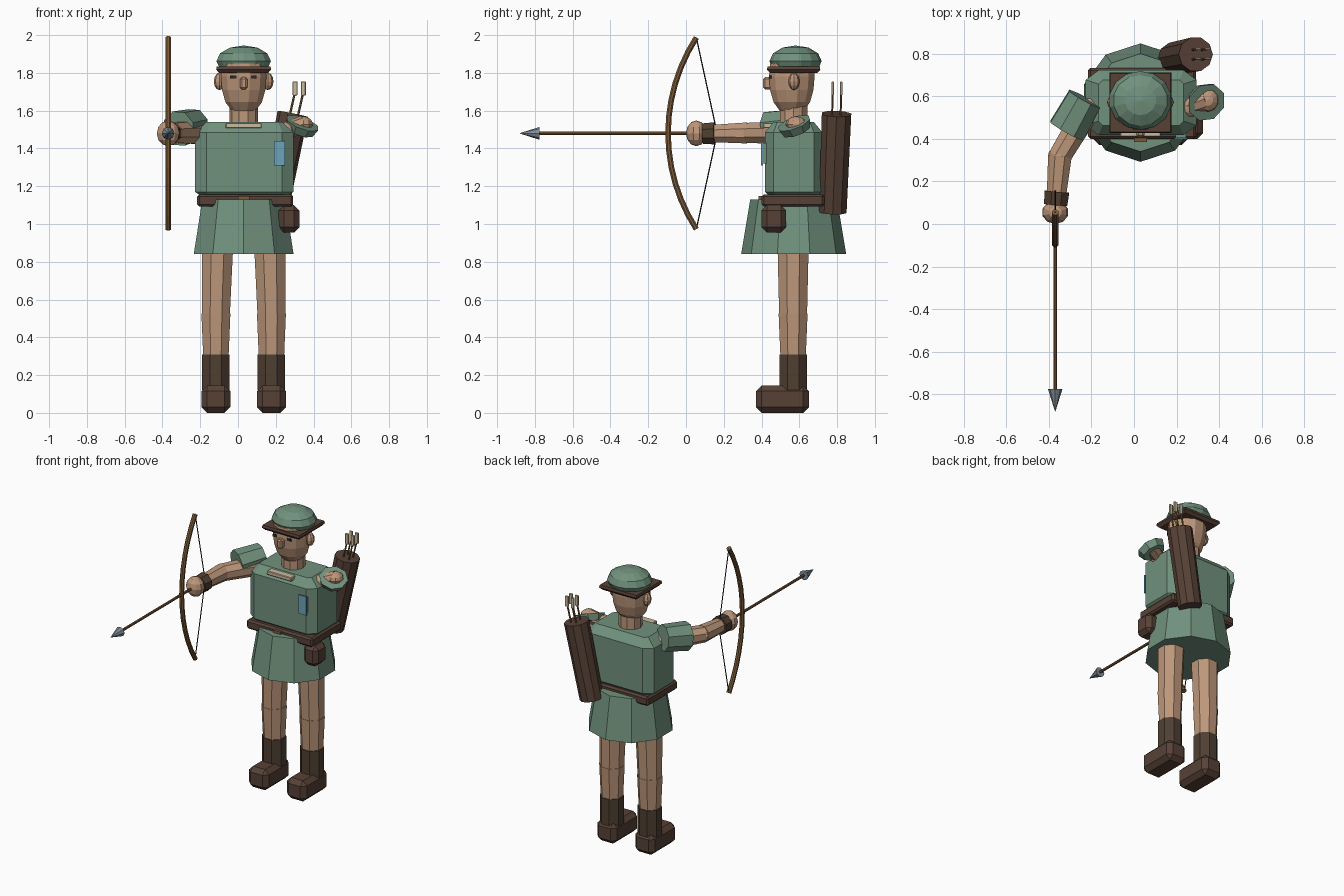
import bpy, bmesh, math
from mathutils import Vector

if "Cube" in bpy.data.objects:
    bpy.data.objects.remove(bpy.data.objects["Cube"])

CX, CY = 0.03, 0.57  # body axis


def mat(name, r, g, b):
    m = bpy.data.materials.new(name)
    m.diffuse_color = (r, g, b, 1)
    m.use_nodes = True
    m.node_tree.nodes["Principled BSDF"].inputs["Base Color"].default_value = m.diffuse_color
    return m


GREEN = mat("green cloth", 0.165, 0.285, 0.205)
SKIN = mat("skin", 0.51, 0.31, 0.195)
LEATHER = mat("brown leather", 0.095, 0.053, 0.037)
DARK = mat("dark leather", 0.078, 0.05, 0.032)
WOOD = mat("wood", 0.2, 0.105, 0.042)
CREAM = mat("cream", 0.6, 0.5, 0.34)
STEEL = mat("steel", 0.22, 0.27, 0.32)
BLUE = mat("blue badge", 0.15, 0.37, 0.5)
BLACK = mat("near black", 0.025, 0.02, 0.018)


def finish(name, bm, m):
    bmesh.ops.recalc_face_normals(bm, faces=bm.faces)
    me = bpy.data.meshes.new(name)
    bm.to_mesh(me)
    bm.free()
    me.materials.append(m)
    ob = bpy.data.objects.new(name, me)
    bpy.context.collection.objects.link(ob)
    return ob


def box(name, x, y, z, m, bevel=0.0):
    """Box from (min, max) ranges, with optional chamfer."""
    bm = bmesh.new()
    bmesh.ops.create_cube(bm, size=1)
    for v in bm.verts:
        v.co = Vector([(a + b) / 2 + c * (b - a) for (a, b), c in zip((x, y, z), v.co)])
    if bevel:
        bmesh.ops.bevel(bm, geom=bm.edges[:], offset=bevel, segments=1, affect='EDGES')
    return finish(name, bm, m)


def loft(name, rings, m):
    """Skin a list of equal-length point rings and cap the ends."""
    bm = bmesh.new()
    vs = [[bm.verts.new(p) for p in r] for r in rings]
    n = len(vs[0])
    for a, b in zip(vs, vs[1:]):
        for i in range(n):
            bm.faces.new((a[i], a[(i + 1) % n], b[(i + 1) % n], b[i]))
    bm.faces.new(vs[0])
    bm.faces.new(vs[-1])
    return finish(name, bm, m)


def tube(name, path, radii, sides, m, side_dir=(1, 0, 0), turn=0.0):
    """Round section swept along a path of points."""
    pts = [Vector(p) for p in path]
    rings = []
    for i, p in enumerate(pts):
        t = (pts[min(i + 1, len(pts) - 1)] - pts[max(i - 1, 0)]).normalized()
        u = Vector(side_dir)
        u = (u - t * u.dot(t)).normalized()
        w = t.cross(u)
        rings.append([p + (u * math.cos(a) + w * math.sin(a)) * radii[i]
                      for a in (turn + 2 * math.pi * k / sides for k in range(sides))])
    return loft(name, rings, m)


def ball(name, c, r, m, seg=10, rings=6):
    bm = bmesh.new()
    bmesh.ops.create_uvsphere(bm, u_segments=seg, v_segments=rings, radius=1)
    for v in bm.verts:
        v.co = Vector([ci + ri * q for ci, ri, q in zip(c, r, v.co)])
    return finish(name, bm, m)


# legs and boots
for side, s in (("right", -1), ("left", 1)):
    x = CX + s * 0.147
    tube(side + "_thigh", [(x - s * 0.009, 0.567, 0.88), (x, 0.567, 0.52)],
         [0.089, 0.08], 8, SKIN, turn=math.pi / 8)
    tube(side + "_shin", [(x, 0.567, 0.525), (x, 0.567, 0.15)],
         [0.083, 0.066], 8, SKIN, turn=math.pi / 8)
    tube(side + "_boot_shaft", [(x, 0.567, 0.31), (x, 0.567, 0.12)],
         [0.079, 0.079], 8, DARK, turn=math.pi / 8)
    box(side + "_boot_foot", (x - 0.076, x + 0.076), (0.37, 0.65), (0, 0.145), LEATHER, 0.03)

# skirt
tube("skirt", [(CX, CY, 0.84), (CX, CY, 1.13)], [0.278, 0.23], 10, GREEN, side_dir=(0, 1, 0))


# torso: chamfered block
def octo(hx, hy, cx, cy, z):
    q = [(hx, hy - cy), (hx - cx, hy), (cx - hx, hy), (-hx, hy - cy),
         (-hx, cy - hy), (cx - hx, -hy), (hx - cx, -hy), (hx, cy - hy)]
    return [(CX + 0.003 + a, CY + b, z) for a, b in q]


loft("torso", [octo(0.2, 0.11, 0.02, 0.02, 1.13), octo(0.26, 0.152, 0.06, 0.045, 1.17),
               octo(0.26, 0.152, 0.06, 0.045, 1.485), octo(0.2, 0.107, 0.02, 0.02, 1.54)], GREEN)
box("collar_trim", (-0.065, 0.125), (0.41, 0.46), (1.508, 1.535), CREAM, 0.004)
box("chest_badge", (0.19, 0.25), (0.398, 0.407), (1.31, 1.44), BLUE)
box("badge_backing", (0.195, 0.245), (0.407, 0.425), (1.32, 1.43), GREEN)

# belt, buckle and pouch
box("belt", (-0.217, 0.292), (0.4, 0.732), (1.092, 1.157), LEATHER, 0.012)
box("buckle", (0.0, 0.06), (0.385, 0.405), (1.1, 1.148), WOOD)
box("belt_pouch", (0.215, 0.325), (0.4, 0.53), (0.955, 1.1), LEATHER, 0.028)

# neck and head
tube("neck", [(CX, CY, 1.52), (CX, CY, 1.66)], [0.076, 0.076], 10, SKIN)
tube("head", [(CX, 0.56, z) for z in (1.6, 1.645, 1.71, 1.78, 1.85)],
     [0.066, 0.1, 0.119, 0.125, 0.118], 12, SKIN, turn=math.pi / 12)
box("nose", (0.01, 0.05), (0.408, 0.46), (1.713, 1.777), SKIN, 0.01)
for side, s in (("right", -1), ("left", 1)):
    ball(side + "_ear", (CX + s * 0.128, 0.572, 1.755), (0.03, 0.03, 0.046), SKIN, 8, 6)
    x = CX - 0.002 + s * 0.053
    box(side + "_eye", (x - 0.017, x + 0.017), (0.443, 0.452), (1.77, 1.786), BLACK)

# cap
loft("cap_brim", [[(CX + sx * h, CY + sy * h * 0.97, z) for sx, sy in
                   ((-1, -1), (1, -1), (1, 1), (-1, 1))]
                  for h, z in ((0.13, 1.80), (0.146, 1.818), (0.142, 1.835))], LEATHER)
ball("cap_dome", (CX, 0.58, 1.862), (0.148, 0.138, 0.083), GREEN, 14, 6)

# drawing arm, reaching forward to the bow
ball("right_shoulder", (-0.2, 0.54, 1.475), (0.056, 0.06, 0.056), SKIN)
tube("right_upper_arm", [(-0.21, 0.55, 1.485), (-0.35, 0.315, 1.482)],
     [0.066, 0.057], 8, SKIN, turn=math.pi / 8)
tube("right_sleeve", [(-0.232, 0.588, 1.525), (-0.315, 0.438, 1.505)],
     [0.088, 0.096], 8, GREEN, turn=math.pi / 8)
ball("right_elbow", (-0.348, 0.318, 1.482), (0.056, 0.056, 0.056), SKIN)
tube("right_forearm", [(-0.348, 0.32, 1.482), (-0.369, 0.08, 1.478)],
     [0.06, 0.046], 8, SKIN, turn=math.pi / 8)
tube("right_bracer", [(-0.362, 0.152, 1.48), (-0.368, 0.09, 1.478)],
     [0.063, 0.059], 8, DARK, turn=math.pi / 8)
ball("right_hand", (-0.37, 0.055, 1.48), (0.063, 0.055, 0.068), SKIN)

# short flared sleeve on the other shoulder
ball("left_shoulder", (0.255, 0.55, 1.49), (0.05, 0.055, 0.05), SKIN)
axis = Vector((0.33, -0.33, 0.88)).normalized()
c = Vector((0.335, 0.577, 1.518))
tube("left_sleeve", [c - axis * 0.028, c + axis * 0.018], [0.078, 0.094], 8, GREEN,
     turn=math.pi / 8)
tube("left_upper_arm", [(0.25, 0.55, 1.495), (0.345, 0.585, 1.525)], [0.042, 0.05], 8, SKIN)
ball("left_arm_end", (0.348, 0.583, 1.528), (0.05, 0.056, 0.042), SKIN)

# bow: circular arc between the two tips, with the drawn string
BX, BZ, R = -0.37, 1.48, 0.933
arc = [math.asin(0.507 / R) * (k / 6 - 1) for k in range(13)]
bow = [(BX, -0.095 + R * (1 - math.cos(a)), BZ + R * math.sin(a)) for a in arc]
tube("bow", bow, [0.016] * 13, 8, WOOD, turn=math.pi / 8)
for name, end in (("lower_string", bow[0]), ("upper_string", bow[-1])):
    tube(name, [end, (BX, 0.165, BZ)], [0.0035, 0.0035], 5, BLACK)

# nocked arrow
tube("arrow_shaft", [(BX, 0.15, BZ), (BX, -0.79, BZ)], [0.009, 0.009], 8, WOOD)
tube("arrow_head", [(BX, -0.775, BZ), (BX, -0.88, BZ)], [0.034, 0.001], 8, STEEL)

# quiver with spare arrows
tube("quiver", [(0.187, 0.777, 1.065), (0.29, 0.797, 1.583)], [0.077, 0.082], 10, LEATHER)
for i in range(2):
    for j in range(2):
        x, y = 0.302 + 0.044 * i, 0.777 + 0.045 * j
        n = f"_{i * 2 + j + 1}"
        tube("spare_shaft" + n, [(x - 0.045, y - 0.006, 1.5), (x, y, 1.7)],
             [0.006, 0.006], 6, WOOD)
        box("fletching" + n, (x - 0.013, x + 0.013), (y - 0.006, y + 0.006),
            (1.68, 1.755), CREAM, 0.003)
